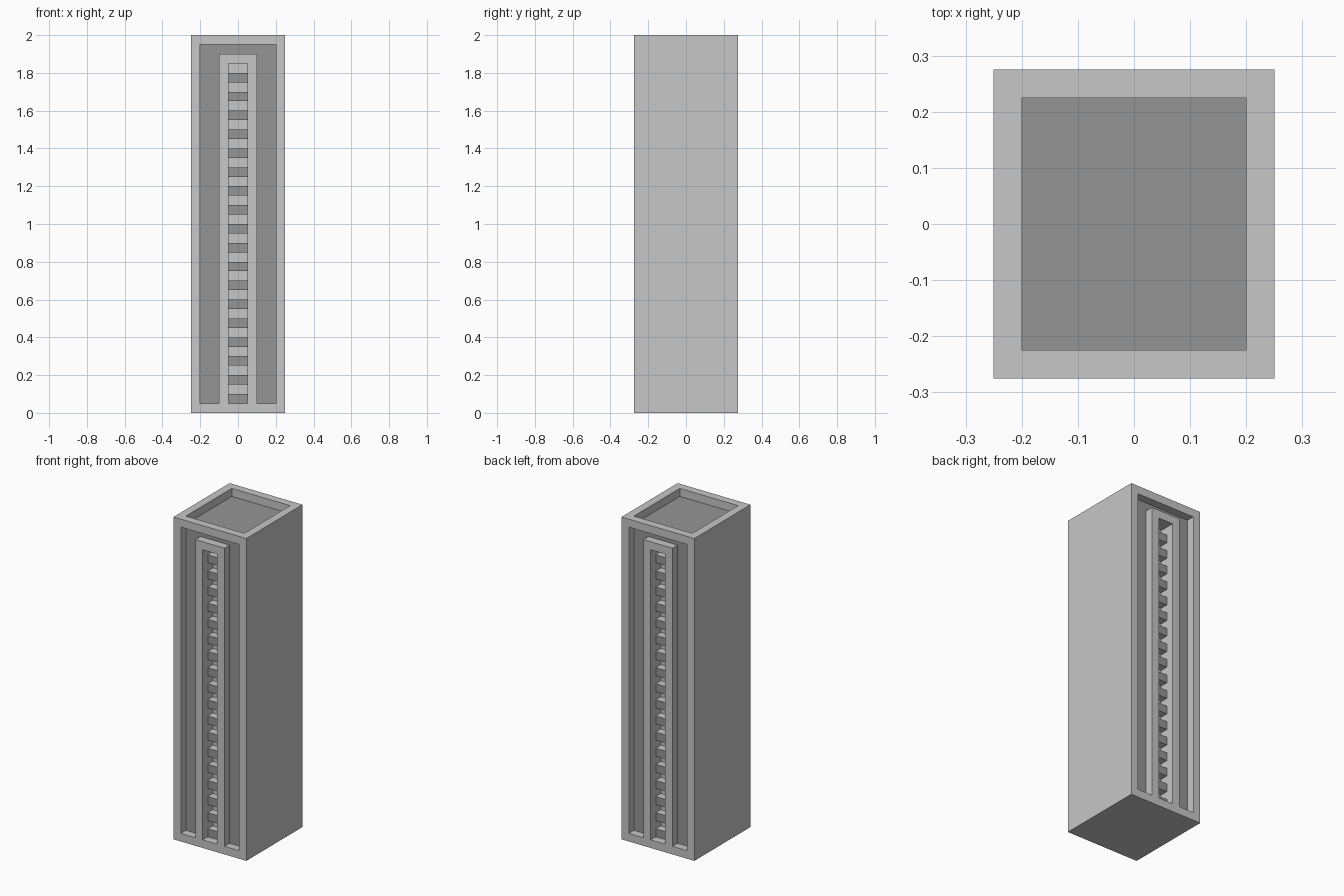
import bpy, bmesh, math
from mathutils import Matrix

if "Cube" in bpy.data.objects:
    bpy.data.objects.remove(bpy.data.objects["Cube"])

W, D, H = 0.5, 0.55, 2.0      # overall size
STEP = 0.05                   # rim width, recess depth and window band height


def material(name, value):
    m = bpy.data.materials.new(name)
    m.diffuse_color = (value, value, value, 1)
    m.use_nodes = True
    m.node_tree.nodes["Principled BSDF"].inputs["Base Color"].default_value = m.diffuse_color
    return m


LIGHT = material("light grey", 0.57)
DARK = material("dark grey", 0.30)


def finish(name, bm):
    me = bpy.data.meshes.new(name)
    bm.to_mesh(me)
    bm.free()
    me.materials.append(LIGHT)
    me.materials.append(DARK)
    ob = bpy.data.objects.new(name, me)
    bpy.context.collection.objects.link(ob)
    return ob


def relief(name, us, vs, depth, matrix):
    """Stepped panel: every grid cell is sunk by depth(u, v); cells one step deep are dark."""
    bm = bmesh.new()

    def quad(pts, dark=False):
        f = bm.faces.new([bm.verts.new(p) for p in pts])
        f.material_index = int(dark)

    d = [[depth((a + b) / 2, (c + e) / 2) for c, e in zip(vs, vs[1:])]
         for a, b in zip(us, us[1:])]
    for i, (u0, u1) in enumerate(zip(us, us[1:])):
        for j, (v0, v1) in enumerate(zip(vs, vs[1:])):
            w = -d[i][j]
            quad([(u0, v0, w), (u1, v0, w), (u1, v1, w), (u0, v1, w)], d[i][j] == STEP)
            if i + 2 < len(us) and d[i + 1][j] != d[i][j]:
                n = -d[i + 1][j]
                quad([(u1, v0, n), (u1, v1, n), (u1, v1, w), (u1, v0, w)])
            if j + 2 < len(vs) and d[i][j + 1] != d[i][j]:
                n = -d[i][j + 1]
                quad([(u1, v1, n), (u0, v1, n), (u0, v1, w), (u1, v1, w)])
    bmesh.ops.remove_doubles(bm, verts=bm.verts[:], dist=1e-5)
    bmesh.ops.dissolve_limit(bm, angle_limit=0.01, verts=bm.verts[:], edges=bm.edges[:],
                             delimit={'MATERIAL'})
    bm.transform(matrix)
    return finish(name, bm)


def facade_depth(x, z):
    x = abs(x)
    if x > 0.2 or z < 0.05 or z > 1.95:
        return 0.0                                    # outer frame
    if x < 0.05 and z < 1.85:                         # slot of bars and deeper windows
        return 2 * STEP if int((z - 0.05) / STEP) % 2 else STEP
    if x < 0.1 and z < 1.9:
        return 0.0                                    # inner frame
    return STEP                                       # sunken channel


def roof_depth(x, y):
    return STEP if abs(x) < 0.2 and abs(y) < D / 2 - STEP else 0.0


# side walls and base
bm = bmesh.new()
bmesh.ops.create_cube(bm, size=1, matrix=Matrix.Translation((0, 0, H / 2))
                      @ Matrix.Diagonal((W, D, H, 1)))
bm.normal_update()
open_sides = [f for f in bm.faces if abs(f.normal.y) > 0.5 or f.normal.z > 0.5]
bmesh.ops.delete(bm, geom=open_sides, context='FACES')
finish("side_walls", bm)

# front and back facades
columns = [-0.25, -0.2, -0.1, -0.05, 0.05, 0.1, 0.2, 0.25]
rows = [k * STEP for k in range(41)]
stand_up = Matrix.Translation((0, -D / 2, 0)) @ Matrix.Rotation(math.pi / 2, 4, 'X')
for name, turn in (("front_facade", 0), ("back_facade", math.pi)):
    relief(name, columns, rows, facade_depth, Matrix.Rotation(turn, 4, 'Z') @ stand_up)

# sunken roof
relief("roof", [-0.25, -0.2, 0.2, 0.25], [-D / 2, -D / 2 + STEP, D / 2 - STEP, D / 2],
       roof_depth, Matrix.Translation((0, 0, H)))
